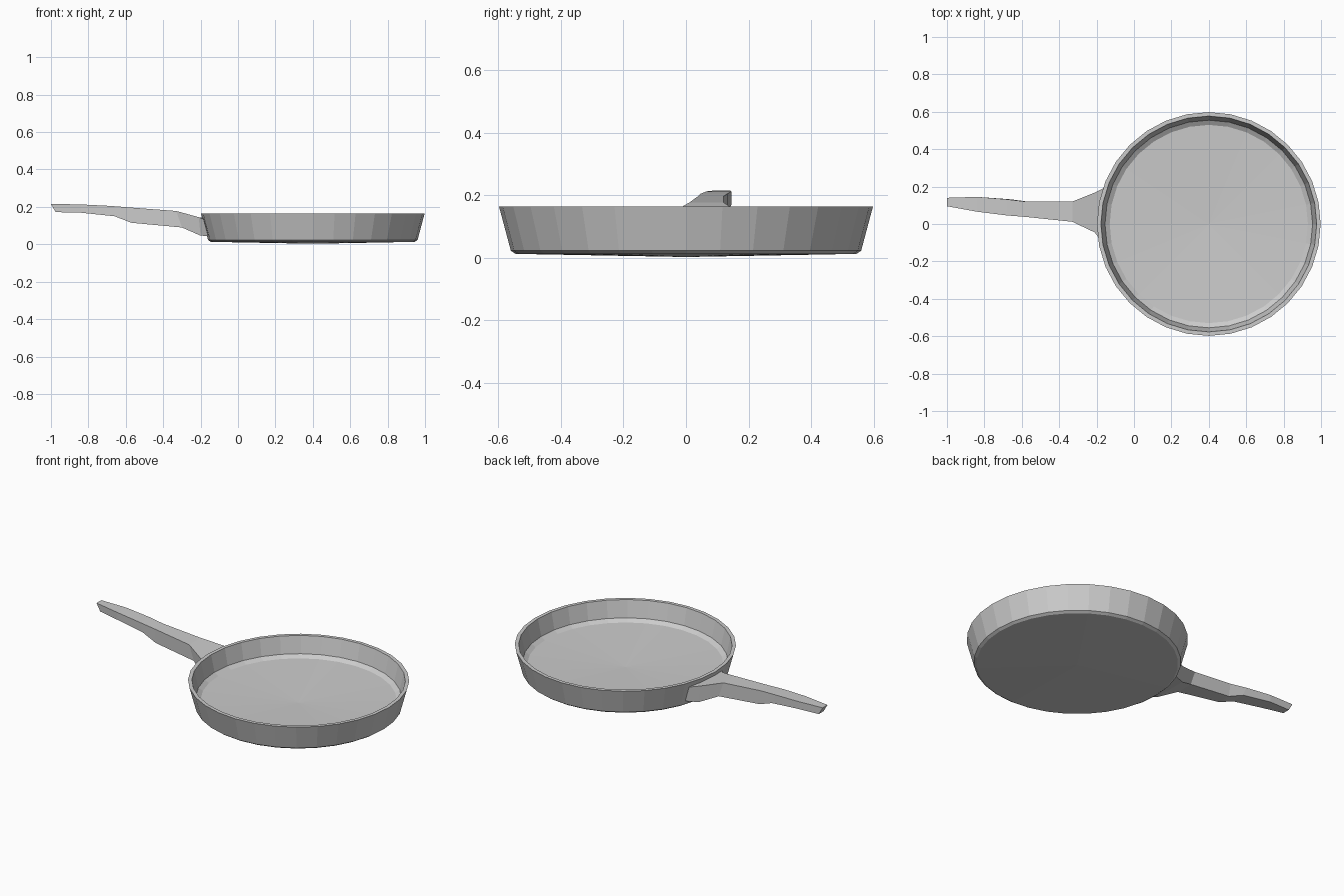
import bpy, bmesh, math

if "Cube" in bpy.data.objects:
    bpy.data.objects.remove(bpy.data.objects["Cube"])

SIDES = 32
CENTRE_X = 0.4


def make_object(name, bm):
    bmesh.ops.recalc_face_normals(bm, faces=bm.faces)
    mesh = bpy.data.meshes.new(name)
    bm.to_mesh(mesh)
    bm.free()
    obj = bpy.data.objects.new(name, mesh)
    bpy.context.collection.objects.link(obj)
    return obj


def lathe(name, profile):
    """Revolve (radius, z) points; zero radius makes a single pole vertex."""
    bm = bmesh.new()
    rings = []
    for r, z in profile:
        if r == 0:
            rings.append([bm.verts.new((CENTRE_X, 0, z))] * SIDES)
        else:
            angles = [2 * math.pi * i / SIDES for i in range(SIDES)]
            rings.append([bm.verts.new((CENTRE_X + r * math.cos(a), r * math.sin(a), z))
                          for a in angles])
    for a, b in zip(rings, rings[1:]):
        for i in range(SIDES):
            j = (i + 1) % SIDES
            bm.faces.new(list(dict.fromkeys((a[i], a[j], b[j], b[i]))))
    return make_object(name, bm)


def wall_x(y, r):
    return CENTRE_X - math.sqrt(r * r - y * y)


# Pan body: domed base, sloping wall, thin rim, dished floor
lathe("pan_body", [
    (0, 0.003), (0.545, 0.013), (0.56, 0.023), (0.598, 0.165),
    (0.577, 0.165), (0.555, 0.066), (0.53, 0.05), (0, 0.032),
])

# Handle stations: x at top, x at bottom, front y, back y, top z, bottom z
stations = [
    (-1.0, -0.975, 0.095, 0.14, 0.216, 0.172),
    (-0.84, -0.84, 0.066, 0.145, 0.213, 0.169),
    (-0.68, -0.66, 0.046, 0.132, 0.205, 0.150),
    (-0.58, -0.57, 0.038, 0.12, 0.197, 0.115),
    (-0.33, -0.30, 0.012, 0.12, 0.178, 0.090),
    (-0.21, -0.20, -0.045, 0.168, 0.145, 0.046),
]
sections = [[(xt, y0, zt), (xt, y1, zt), (xb, y1, zb), (xb, y0, zb)]
            for xt, xb, y0, y1, zt, zb in stations]
# Last section sits on the curved wall
sections.append([(wall_x(y, r), y, z) for y, r, z in
                 ((-0.08, 0.59, 0.135), (0.195, 0.59, 0.135),
                  (0.195, 0.566, 0.045), (-0.08, 0.566, 0.045))])

bm = bmesh.new()
loops = [[bm.verts.new(p) for p in s] for s in sections]
for a, b in zip(loops, loops[1:]):
    for i in range(4):
        j = (i + 1) % 4
        bm.faces.new((a[i], a[j], b[j], b[i]))
bm.faces.new(loops[0])
bm.faces.new(loops[-1])
make_object("handle", bm)
